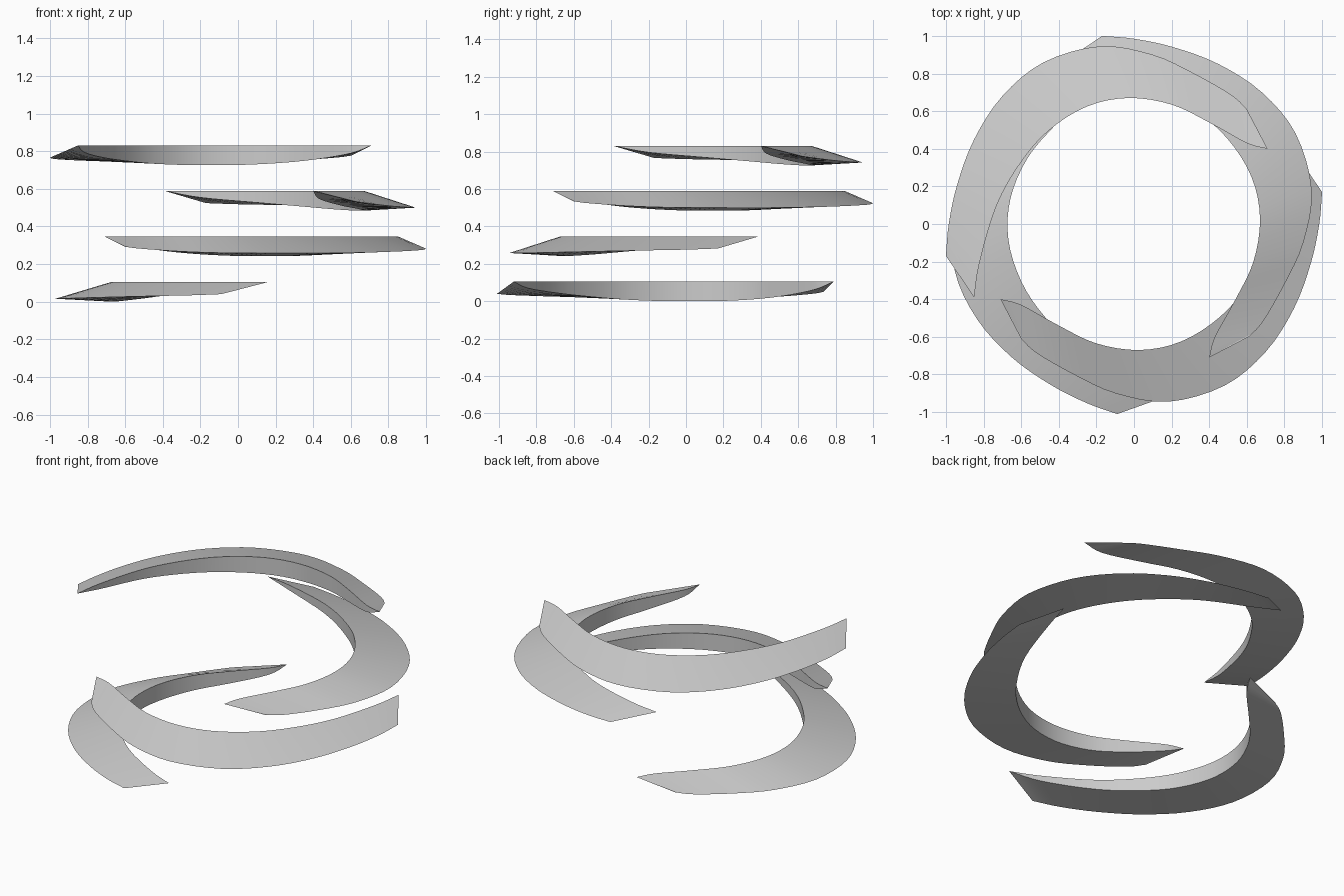
import bpy, bmesh, math
from mathutils import Vector

if "Cube" in bpy.data.objects:
    bpy.data.objects.remove(bpy.data.objects["Cube"])

# Blade stations: inner x, inner y, outer x, outer y, inner wall height, outer edge z
STATIONS = [
    (-.85, -.39, -1.0, -.17, .000, .040),
    (-.82, -.20, -.985, .00, .035, .034),
    (-.73, .10, -.94, .21, .062, .030),
    (-.60, .33, -.85, .45, .082, .025),
    (-.45, .50, -.70, .68, .097, .020),
    (-.25, .625, -.48, .86, .105, .016),
    (-.03, .67, -.18, .945, .105, .016),
    (.20, .635, .10, .90, .095, .018),
    (.40, .54, .32, .80, .076, .026),
    (.60, .43, .52, .685, .042, .040),
    (.71, .40, .60, .61, .000, .050),
]
TOP = .105
STEP = .242
SUB = 4


def smooth_rows(rows, sub):
    """Catmull-Rom interpolation through the stations."""
    pts = [Vector(r) for r in rows]
    pts = [pts[0] * 2 - pts[1]] + pts + [pts[-1] * 2 - pts[-2]]
    out = []
    for i in range(1, len(pts) - 2):
        a, b, c, d = pts[i - 1:i + 3]
        for k in range(sub):
            t = k / sub
            out.append(.5 * (2 * b + (c - a) * t + (2 * a - 5 * b + 4 * c - d) * t * t
                             + (3 * b - a - 3 * c + d) * t ** 3))
    out.append(pts[-2])
    return out


def blade_mesh():
    """Crescent with a triangular section: sloped top, upright inner wall, underside."""
    bm = bmesh.new()
    rings = []
    for ix, iy, ox, oy, h, zo in smooth_rows(STATIONS, SUB):
        h = min(max(h, 0), TOP)
        rings.append([bm.verts.new(p) for p in
                      ((ix, iy, TOP), (ox, oy, zo), (ix, iy, TOP - h))])
    for r, s in zip(rings, rings[1:]):
        for i in range(3):
            j = (i + 1) % 3
            bm.faces.new((r[i], r[j], s[j], s[i]))
    # Close the two pointed ends
    bmesh.ops.remove_doubles(bm, verts=bm.verts, dist=1e-5)
    bmesh.ops.recalc_face_normals(bm, faces=bm.faces)
    me = bpy.data.meshes.new("blade")
    bm.to_mesh(me)
    bm.free()
    return me


# Four stacked blades, each a quarter turn on; the lowest lags a little
mesh = blade_mesh()
for level, turn in enumerate((75.3, 180, -90, 0)):
    ob = bpy.data.objects.new(f"blade_{level + 1}", mesh.copy())
    bpy.context.collection.objects.link(ob)
    ob.location.z = level * STEP
    ob.rotation_euler.z = math.radians(turn)
    bpy.ops.object.select_all(action='DESELECT')
    ob.select_set(True)
    bpy.context.view_layer.objects.active = ob
    bpy.ops.object.shade_smooth_by_angle(angle=math.radians(30))
